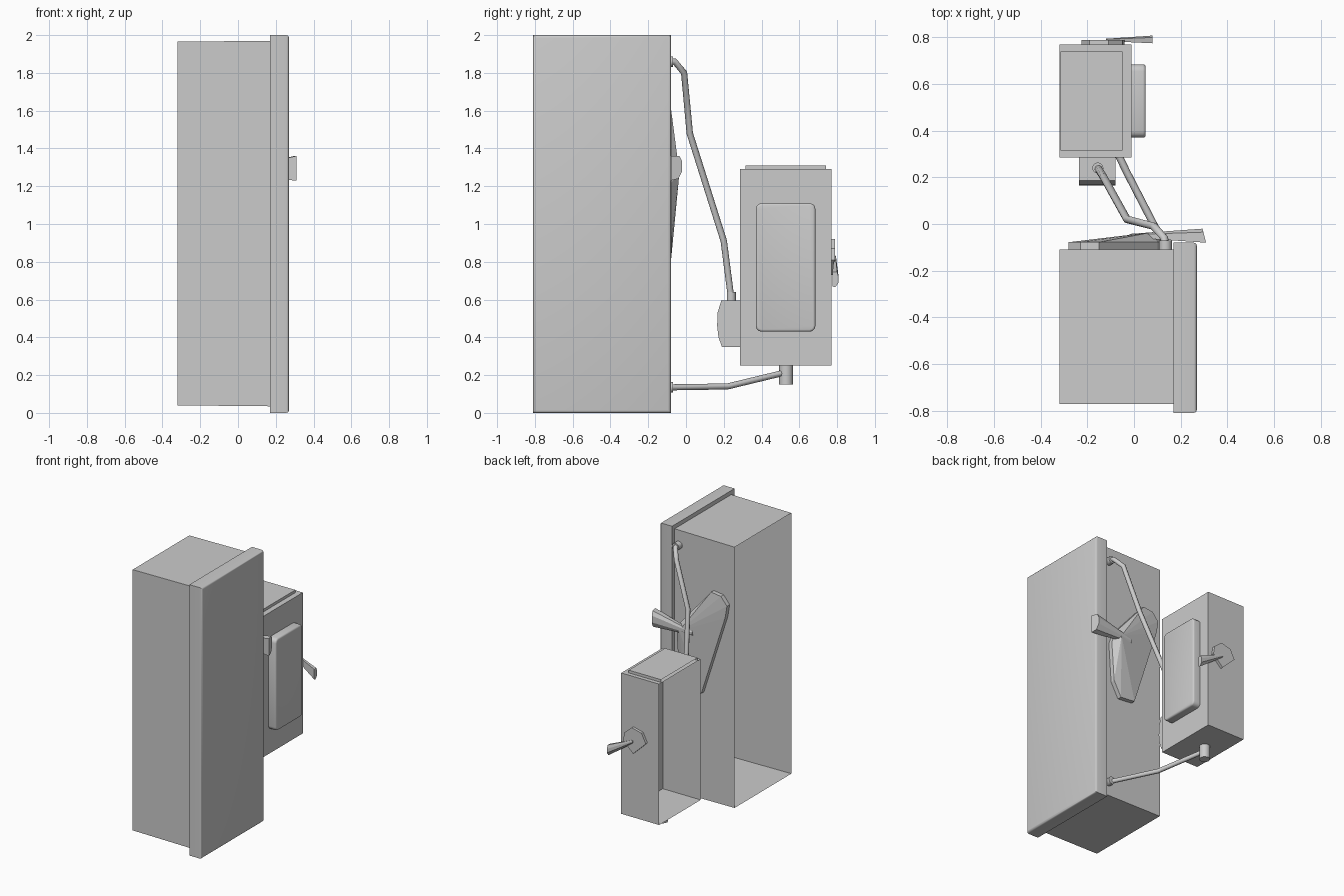
import bpy, bmesh, math
from mathutils import Vector

old = bpy.data.objects.get("Cube")
if old:
    bpy.data.objects.remove(old, do_unlink=True)

GREY = (0.6, 0.6, 0.6, 1)
paint = bpy.data.materials.new("grey_paint")
paint.use_nodes = True
paint.diffuse_color = GREY
paint.node_tree.nodes["Principled BSDF"].inputs["Base Color"].default_value = GREY


def finish(name, bm, smooth=False):
    bmesh.ops.recalc_face_normals(bm, faces=bm.faces)
    mesh = bpy.data.meshes.new(name)
    bm.to_mesh(mesh)
    bm.free()
    mesh.materials.append(paint)
    obj = bpy.data.objects.new(name, mesh)
    bpy.context.collection.objects.link(obj)
    if smooth:
        bpy.ops.object.select_all(action='DESELECT')
        obj.select_set(True)
        bpy.context.view_layer.objects.active = obj
        bpy.ops.object.shade_smooth_by_angle(angle=math.radians(40))
    return obj


def box(name, lo, hi, open_back=False, round_corners=0, bevel=0):
    """Box between two corners; open_back drops the wall side (-x)."""
    lo, hi = Vector(lo), Vector(hi)
    bm = bmesh.new()
    bmesh.ops.create_cube(bm, size=1)
    for v in bm.verts:
        v.co = (lo + hi) / 2 + v.co * (hi - lo)
    if round_corners:
        edges = [e for e in bm.edges if abs(e.verts[0].co.x - e.verts[1].co.x) > 0.001]
        bmesh.ops.bevel(bm, geom=edges, offset=round_corners, segments=3,
                        profile=0.5, affect='EDGES')
    if bevel:
        edges = [e for e in bm.edges if all(v.co.x > hi.x - 0.001 for v in e.verts)]
        bmesh.ops.bevel(bm, geom=edges, offset=bevel, segments=3,
                        profile=0.5, affect='EDGES')
    if open_back:
        back = [f for f in bm.faces if f.calc_center_median().x < lo.x + 0.001]
        bmesh.ops.delete(bm, geom=back, context='FACES_ONLY')
    return finish(name, bm, bool(bevel))


def loft(name, rings, apex=None):
    """Join matching rings of points; the end is a cap or a fan to an apex."""
    bm = bmesh.new()
    rows = [[bm.verts.new(p) for p in ring] for ring in rings]
    n = len(rows[0])
    for a, b in zip(rows, rows[1:]):
        for i in range(n):
            bm.faces.new((a[i], a[(i + 1) % n], b[(i + 1) % n], b[i]))
    bm.faces.new(rows[0])
    if apex:
        tip = bm.verts.new(apex)
        for i in range(n):
            bm.faces.new((rows[-1][i], rows[-1][(i + 1) % n], tip))
    else:
        bm.faces.new(rows[-1])
    return finish(name, bm)


def cylinder(name, start, end, radius, sides=12):
    start, end = Vector(start), Vector(end)
    bm = bmesh.new()
    bmesh.ops.create_cone(bm, cap_ends=True, segments=sides, radius1=radius,
                          radius2=radius, depth=(end - start).length)
    turn = (end - start).to_track_quat('Z', 'Y')
    for v in bm.verts:
        v.co = turn @ v.co + (start + end) / 2
    return finish(name, bm, True)


def pipe(name, points, radius, sides=8):
    """Straight pipe runs with mitred bends."""
    pts = [Vector(p) for p in points]
    rings = []
    for i, p in enumerate(pts):
        before = (p - pts[i - 1]).normalized() if i else None
        after = (pts[i + 1] - p).normalized() if i < len(pts) - 1 else None
        along = ((before or after) + (after or before)).normalized()
        side = along.cross(Vector((1, 0, 0))).normalized()
        up = side.cross(along)
        rings.append([p + radius * (math.cos(a) * side + math.sin(a) * up)
                      for a in (math.tau * k / sides for k in range(sides))])
    obj = loft(name, rings)
    bpy.ops.object.select_all(action='DESELECT')
    obj.select_set(True)
    bpy.context.view_layer.objects.active = obj
    bpy.ops.object.shade_smooth_by_angle(angle=math.radians(50))


# Large cabinet, slightly narrower at the wall, and its door
cabinet = box("large_cabinet", (-0.32, -0.772, 0.035), (0.17, -0.11, 1.97), True)
for v in cabinet.data.vertices:
    if v.co.x < 0:
        v.co.z += 0.005 if v.co.z < 1 else -0.005
box("large_door", (0.17, -0.81, 0), (0.27, -0.08, 2), bevel=0.015)

# Small cabinet with raised cover and top plate
box("small_cabinet", (-0.32, 0.285, 0.25), (-0.01, 0.77, 1.29), True)
box("small_cover", (-0.01, 0.37, 0.43), (0.05, 0.685, 1.11), round_corners=0.03, bevel=0.012)
box("top_plate", (-0.315, 0.315, 1.29), (-0.05, 0.74, 1.31), True)

# Conduit fitting on the front of the small cabinet
fitting = [(0.285, 0.35), (0.19, 0.35), (0.172, 0.4), (0.165, 0.46),
           (0.167, 0.53), (0.187, 0.595), (0.285, 0.595)]
loft("conduit_fitting", [[(x, y, z) for y, z in fitting] for x in (-0.235, -0.08)])

# Pipes and their collars
pipe("upper_pipe", [(0.135, -0.1, 1.865), (0.13, -0.06, 1.86), (0.085, -0.01, 1.8),
                    (-0.03, 0.02, 1.48), (-0.13, 0.2, 0.91), (-0.155, 0.24, 0.6)], 0.017)
pipe("lower_pipe", [(0.135, -0.1, 0.135), (-0.03, 0.22, 0.14), (-0.18, 0.53, 0.215)], 0.016)
for label, z in (("upper", 1.86), ("lower", 0.135)):
    cylinder(label + "_wall_collar", (0.135, -0.11, z), (0.135, -0.07, z), 0.028)
cylinder("fitting_collar", (-0.155, 0.24, 0.59), (-0.155, 0.24, 0.64), 0.024)
cylinder("bottom_collar", (-0.18, 0.53, 0.15), (-0.18, 0.53, 0.25), 0.037)

# Large switch: faceted mount rising to the lever hub
mount = [(-0.15, 1.6), (-0.23, 1.59), (-0.28, 1.53), (-0.265, 1.44), (-0.07, 0.83),
         (0.05, 0.82), (0.11, 0.93), (0.13, 1.22), (0.1, 1.31)]
loft("large_switch_mount", [[(x, y, z) for x, z in mount] for y in (-0.11, -0.078)],
     (0.08, -0.035, 1.27))
grip = [(-0.08, 1.36), (-0.035, 1.36), (-0.02, 1.33), (-0.02, 1.28), (-0.04, 1.24), (-0.08, 1.23)]
loft("large_switch_lever", [
    [(-0.02, -0.05 + (y + 0.05) * 0.25, 1.27 + (z - 1.295) * 0.25) for y, z in grip],
    [(0.3 + (-0.045 - y) * 0.25, y, z) for y, z in grip]])

# Small switch on the back of the small cabinet
plate = [(-0.225, 0.83), (-0.19, 0.9), (-0.11, 0.92), (-0.05, 0.87), (-0.04, 0.81), (-0.12, 0.73)]
loft("small_switch_mount", [[(x, y, z) for x, z in plate] for y in (0.77, 0.79)])
tip = [(0.775, 0.745), (0.8, 0.745), (0.808, 0.72), (0.808, 0.69), (0.79, 0.665), (0.775, 0.67)]
loft("small_switch_lever", [
    [(-0.12, 0.789 + (y - 0.79) * 0.3, 0.82 + (z - 0.705) * 0.3) for y, z in tip],
    [(0.08, y, z) for y, z in tip]])
